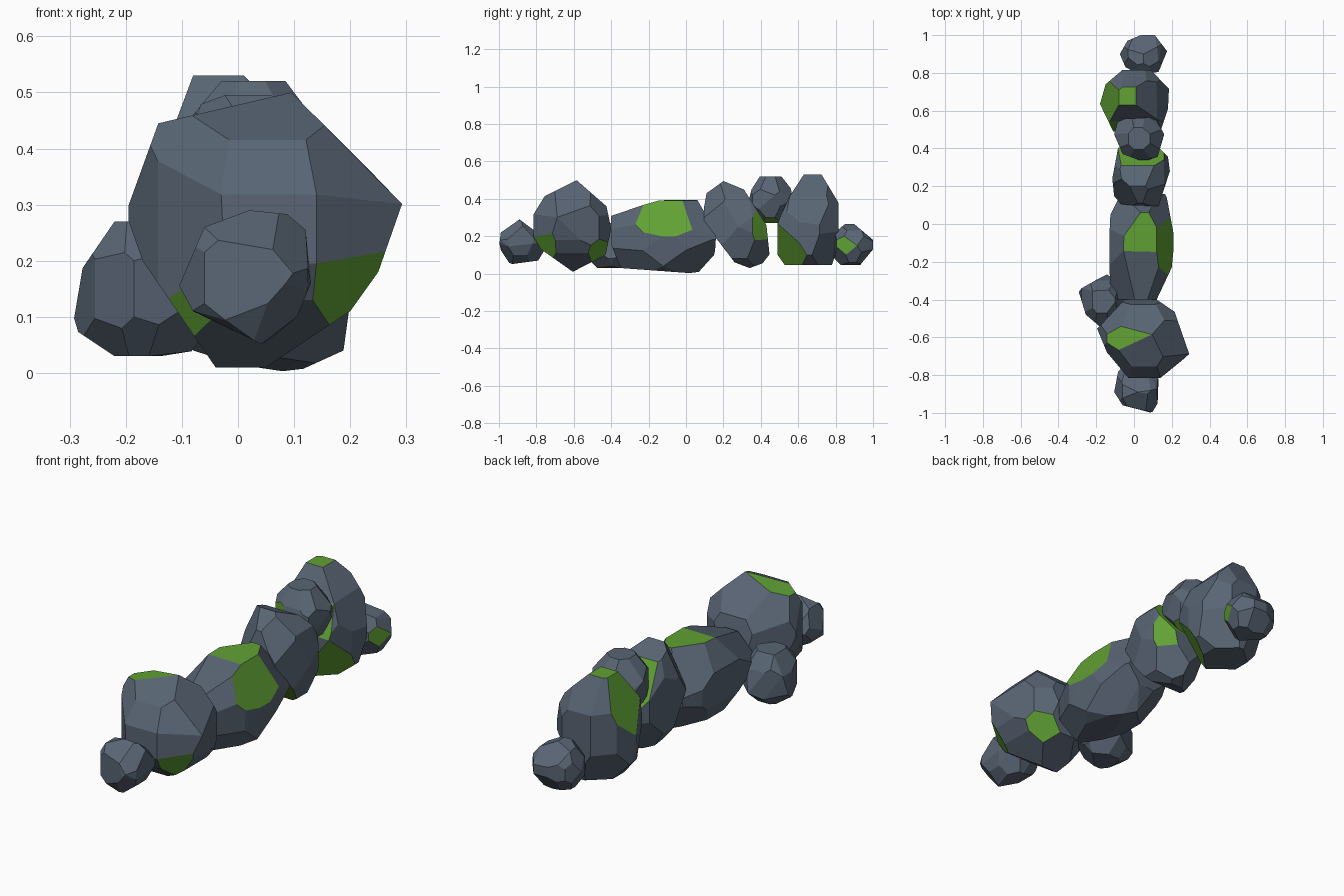
import bpy, bmesh, random
from itertools import product
from mathutils import Vector
from mathutils.geometry import convex_hull_2d

if "Cube" in bpy.data.objects:
    bpy.data.objects.remove(bpy.data.objects["Cube"])

random.seed(4)


def material(name, colour):
    m = bpy.data.materials.new(name)
    m.diffuse_color = colour
    m.use_nodes = True
    m.node_tree.nodes["Principled BSDF"].inputs["Base Color"].default_value = m.diffuse_color
    return m


STONE = material("slate", (0.10, 0.13, 0.175, 1))
MOSS = material("moss", (0.12, 0.36, 0.035, 1))


def cut(bm, point, normal):
    """Slice off everything outside a plane and close the hole."""
    if normal.length < 1e-6:
        return
    bmesh.ops.bisect_plane(bm, geom=bm.verts[:] + bm.edges[:] + bm.faces[:], dist=1e-5,
                           plane_co=point, plane_no=normal.normalized(), clear_outer=True)
    rim = [e for e in bm.edges if e.is_boundary]
    if rim:
        bmesh.ops.holes_fill(bm, edges=rim, sides=0)


def carve(bm, outline, a, b):
    """Trim to a convex outline drawn in the plane of axes a and b."""
    pts = [Vector(p) for p in outline]
    pts = [pts[i] for i in convex_hull_2d(pts)]
    mid = sum(pts, Vector((0, 0))) / len(pts)
    for p, q in zip(pts, pts[1:] + pts[:1]):
        n2 = Vector((q.y - p.y, p.x - q.x))
        if n2.dot(p - mid) < 0:
            n2 = -n2
        co, no = Vector((0, 0, 0)), Vector((0, 0, 0))
        co[a], co[b], no[a], no[b] = p.x, p.y, n2.x, n2.y
        cut(bm, co, no)


def rock(name, side, top, front, moss=(), corner=0.97):
    """Chisel a faceted boulder from its side, top and front outlines."""
    bm = bmesh.new()
    bmesh.ops.create_cube(bm, size=4)
    carve(bm, side, 1, 2)
    carve(bm, top, 0, 1)
    carve(bm, front, 0, 2)
    lo = Vector([min(v.co[i] for v in bm.verts) for i in range(3)])
    hi = Vector([max(v.co[i] for v in bm.verts) for i in range(3)])
    mid, half = (lo + hi) / 2, (hi - lo) / 2

    # broken-off corners
    for d in product((-1, 1), repeat=3):
        n = Vector(d) + Vector([random.uniform(-.15, .15) for _ in range(3)])
        n.normalize()
        point = mid + Vector([n[i] * half[i] for i in range(3)]) * corner
        cut(bm, point, Vector([n[i] / half[i] for i in range(3)]))

    # clean hull with broad flat facets
    bmesh.ops.remove_doubles(bm, verts=bm.verts[:], dist=0.018)
    pts = [v.co.copy() for v in bm.verts]
    bm.free()
    bm = bmesh.new()
    for p in pts:
        bm.verts.new(p)
    bmesh.ops.convex_hull(bm, input=bm.verts[:])
    loose = [v for v in bm.verts if not v.link_faces]
    bmesh.ops.delete(bm, geom=loose, context='VERTS')
    bmesh.ops.dissolve_limit(bm, angle_limit=0.14, verts=bm.verts[:], edges=bm.edges[:])
    bmesh.ops.recalc_face_normals(bm, faces=bm.faces[:])

    # mossy facets: the broad face that best looks in each direction
    biggest = max(f.calc_area() for f in bm.faces)
    for d in moss:
        d = Vector(d).normalized()
        face = max(bm.faces, key=lambda f: f.normal.dot(d) + .15 * f.calc_area() / biggest)
        face.material_index = 1
    mesh = bpy.data.meshes.new(name)
    bm.to_mesh(mesh)
    bm.free()
    mesh.materials.append(STONE)
    mesh.materials.append(MOSS)
    bpy.context.collection.objects.link(bpy.data.objects.new(name, mesh))


# side = (y, z), top = (x, y), front = (x, z)
rock("front_end_stone",
     side=[(-1, .14), (-.94, .05), (-.79, .07), (-.76, .12), (-.77, .2), (-.83, .24),
           (-.89, .29), (-.99, .22)],
     top=[(-.105, -.89), (-.06, -.96), (.095, -1), (.125, -.95), (.13, -.82), (.1, -.76),
          (-.08, -.76)],
     front=[(-.105, .155), (-.06, .26), (.02, .29), (.118, .28), (.13, .16), (.105, .1),
            (.045, .05), (-.08, .11)])

rock("large_front_boulder", corner=0.94,
     side=[(-.83, .22), (-.82, .31), (-.755, .415), (-.585, .5), (-.425, .36), (-.4, .24),
           (-.43, .1), (-.605, .01), (-.775, .13)],
     top=[(.293, -.69), (.215, -.465), (.12, -.4), (-.05, -.4), (-.195, -.555),
          (-.143, -.68), (-.03, -.815), (.14, -.815)],
     front=[(.095, .5), (.293, .303), (.25, .18), (.2, .11), (.05, .01), (-.04, .01),
            (-.17, .2), (-.2, .285), (-.142, .445)],
     moss=[(-.6, -.6, -.6), (.6, -.6, -.6), (.5, .7, -.5), (-.5, .15, .8)])

rock("small_side_stone",
     side=[(-.54, .1), (-.475, .03), (-.35, .03), (-.265, .1), (-.3, .2), (-.35, .27),
           (-.47, .27), (-.54, .2)],
     top=[(-.295, -.35), (-.145, -.265), (-.05, -.34), (-.05, -.5), (-.185, -.54),
          (-.255, -.48)],
     front=[(-.295, .08), (-.22, .03), (-.09, .03), (-.05, .08), (-.1, .27), (-.22, .27),
            (-.277, .187)])

rock("long_middle_boulder", corner=1.0,
     side=[(-.41, .305), (-.29, .35), (-.13, .395), (.06, .395), (.175, .2), (.15, .1),
           (.06, 0), (-.35, .03), (-.41, .18)],
     top=[(-.1, -.4), (-.14, -.27), (-.125, .05), (-.08, .14), (.17, .16), (.215, -.08),
          (.2, -.23), (.12, -.4)],
     front=[(.1, 0), (.188, .04), (.21, .2), (.12, .39), (-.05, .4), (-.13, .28),
            (-.12, .12), (-.08, .04), (0, .015)],
     moss=[(.75, .25, .6), (-.1, .05, 1)])

rock("leaning_boulder", corner=1.0,
     side=[(.085, .29), (.11, .43), (.2, .495), (.31, .45), (.43, .26), (.45, .07),
           (.34, .03), (.26, .06)],
     top=[(-.1, .1), (-.115, .24), (-.085, .4), (-.03, .45), (.09, .45), (.18, .355),
          (.19, .28), (.13, .095)],
     front=[(-.06, .495), (.06, .495), (.16, .4), (.19, .25), (.14, .08), (.06, .03),
            (-.04, .03), (-.1, .12), (-.115, .35)],
     moss=[(.4, .6, .7), (.4, -.4, -.8), (.8, .5, -.1)])

rock("perched_stone",
     side=[(.33, .37), (.35, .45), (.395, .52), (.51, .52), (.565, .45), (.555, .33),
           (.5, .27), (.42, .27)],
     top=[(-.105, .475), (-.085, .555), (.11, .565), (.16, .475), (.125, .355), (.05, .33),
          (-.06, .37)],
     front=[(-.105, .43), (-.03, .52), (.085, .52), (.16, .42), (.12, .3), (.03, .26),
            (-.07, .3)],
     moss=[(.2, -.1, -1), (-.4, -.8, -.3)])

rock("tall_rear_boulder", corner=1.03,
     side=[(.485, .26), (.49, .045), (.78, .045), (.815, .15), (.815, .38), (.725, .53),
           (.63, .53), (.545, .4)],
     top=[(-.18, .635), (-.15, .74), (-.05, .825), (.085, .82), (.185, .715), (.18, .61),
          (.14, .49), (-.11, .49)],
     front=[(-.08, .53), (.01, .53), (.12, .42), (.19, .25), (.17, .1), (.1, .045),
            (-.1, .045), (-.17, .12), (-.18, .25), (-.11, .45)],
     moss=[(-.95, -.1, .2), (-.5, -.6, .5), (.4, -.9, -.1), (-.2, 0, 1)])

rock("rear_end_stone",
     side=[(.77, .2), (.85, .265), (.9, .265), (1, .18), (1, .13), (.93, .045),
           (.785, .045)],
     top=[(-.075, .9), (-.035, .97), (.035, 1), (.11, 1), (.175, .915), (.13, .805),
          (.03, .79), (-.045, .83)],
     front=[(-.075, .15), (-.03, .25), (.05, .265), (.13, .23), (.175, .15), (.13, .06),
            (.06, .045), (-.03, .06)],
     moss=[(.8, -.5, .1)])
